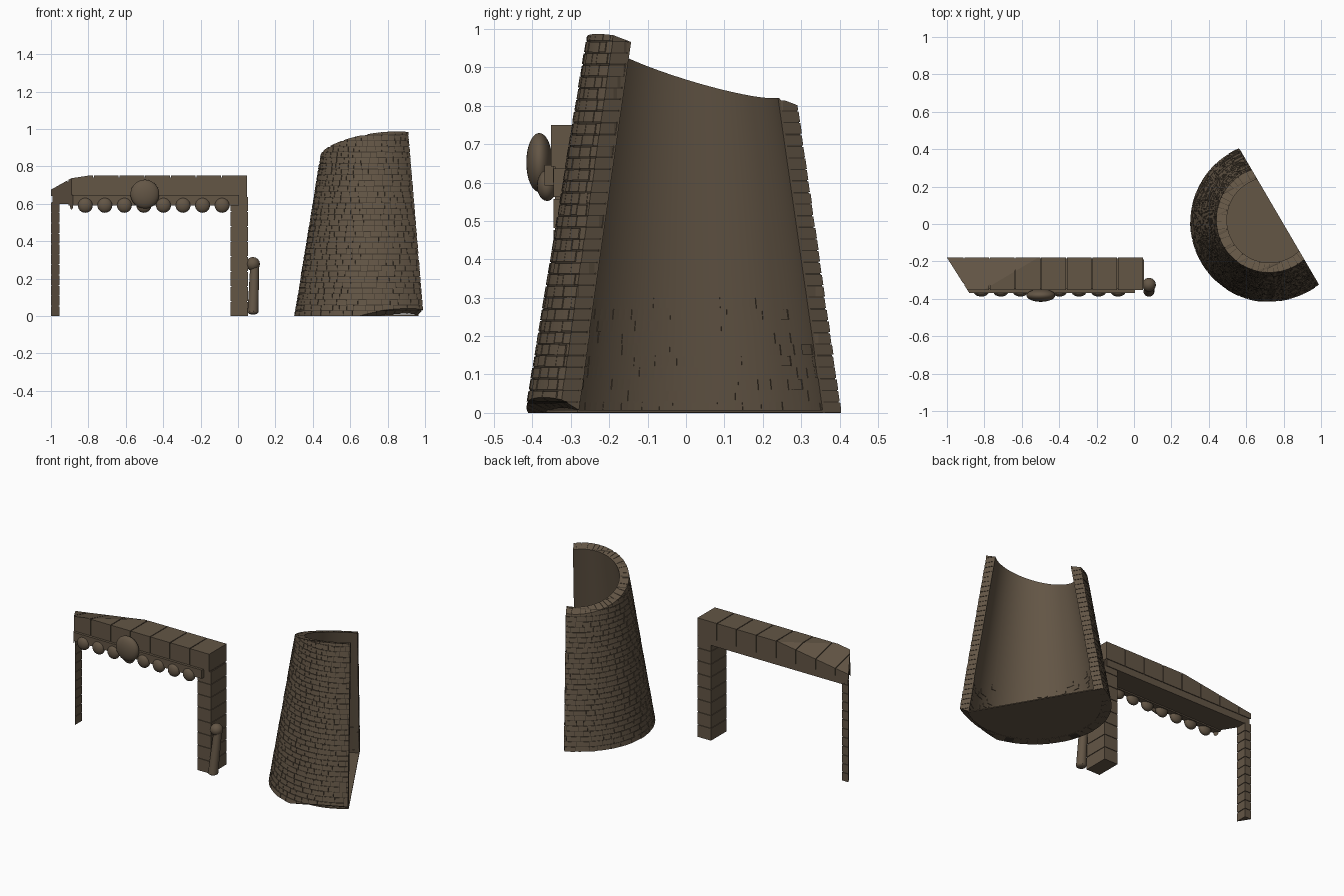
import bpy, bmesh, random
from math import cos, sin, radians
from mathutils import Vector, Matrix

if "Cube" in bpy.data.objects:
    bpy.data.objects.remove(bpy.data.objects["Cube"])

random.seed(4)


def material(name, col):
    m = bpy.data.materials.new(name)
    m.diffuse_color = (*col, 1)
    m.use_nodes = True
    m.node_tree.nodes["Principled BSDF"].inputs["Base Color"].default_value = m.diffuse_color
    return m


STONE = material("stone", (0.125, 0.092, 0.06))
MORTAR = material("mortar", (0.045, 0.034, 0.023))


def finish(bm, name, mat=STONE, smooth=False):
    bmesh.ops.recalc_face_normals(bm, faces=bm.faces)
    me = bpy.data.meshes.new(name)
    bm.to_mesh(me)
    bm.free()
    me.materials.append(mat)
    ob = bpy.data.objects.new(name, me)
    bpy.context.collection.objects.link(ob)
    if smooth:
        bpy.ops.object.select_all(action='DESELECT')
        bpy.context.view_layer.objects.active = ob
        ob.select_set(True)
        bpy.ops.object.shade_smooth_by_angle(angle=radians(35))
    return ob


def cut(bm, co, no):
    """Remove everything on the normal side of a plane and cap the cut."""
    r = bmesh.ops.bisect_plane(bm, geom=bm.verts[:] + bm.edges[:] + bm.faces[:], dist=1e-5,
                               plane_co=co, plane_no=no, clear_outer=True)
    edges = [e for e in r["geom_cut"] if isinstance(e, bmesh.types.BMEdge) and e.is_boundary]
    if edges:
        bmesh.ops.holes_fill(bm, edges=edges, sides=0)


def box(bm, x0, x1, y0, y1, z0, z1):
    m = Matrix.Translation(((x0 + x1) / 2, (y0 + y1) / 2, (z0 + z1) / 2))
    bmesh.ops.create_cube(bm, size=1, matrix=m @ Matrix.Diagonal((x1 - x0, y1 - y0, z1 - z0, 1)))


def ellipsoid(bm, c, s, u=24, v=14):
    bmesh.ops.create_uvsphere(bm, u_segments=u, v_segments=v, radius=1,
                              matrix=Matrix.Translation(c) @ Matrix.Diagonal((*s, 1)))


# ---- Tower: half of a tapering round wall with a slanted top ----
CX, CY = 0.73, 0.01
CHORD_N = Vector((0.863, 0.505, 0)).normalized()
CHORD_P = Vector((CX, CY, 0)) + CHORD_N * 0.055
A0, A1 = radians(98), radians(324)


def outer(z):
    return 0.43 - 0.163 * z


def wall_block(bm, a0, a1, z0, z1, d_out, d_in, n):
    """Curved block; depths are measured inward from the outer slope."""
    rings = []
    for i in range(n + 1):
        a = a0 + (a1 - a0) * i / n
        rings.append([bm.verts.new((CX + (outer(z) - d) * cos(a), CY + (outer(z) - d) * sin(a), z))
                      for z, d in ((z0, d_out), (z0, d_in), (z1, d_in), (z1, d_out))])
    for p, q in zip(rings, rings[1:]):
        for k in range(4):
            bm.faces.new((p[k], p[(k + 1) % 4], q[(k + 1) % 4], q[k]))
    bm.faces.new(rings[0])
    bm.faces.new(rings[-1][::-1])


def trim_tower(bm, drop=0.0):
    cut(bm, CHORD_P - CHORD_N * drop, CHORD_N)
    cut(bm, Vector((0.44, 0, 0.86 - drop)), Vector((-0.144, 0.296, 1)))
    cut(bm, Vector((0.65, -0.41, drop)), Vector((0.224, -0.48, -1)))


bm = bmesh.new()
wall_block(bm, A0, A1, 0.0, 1.06, 0.05, 0.056, 72)
trim_tower(bm)
finish(bm, "tower_inner_lining", STONE, True)

bm = bmesh.new()
wall_block(bm, A0, A1, 0.001, 1.06, 0.004, 0.0505, 72)
trim_tower(bm, 0.003)
finish(bm, "tower_mortar_core", MORTAR, True)

bm = bmesh.new()
ROW = 0.0303
for row in range(34):
    a = A0 - random.uniform(0, 0.1)
    while a < A1:
        w = random.uniform(0.09, 0.2)
        j = random.uniform(-0.0012, 0.0012)
        z0 = max(0, row * ROW + j)
        inner = 0.053
        if random.random() < 0.6 - 1.7 * row * ROW:
            inner = random.uniform(0.0575, 0.059)
        wall_block(bm, a, a + w - 0.008, z0, (row + 1) * ROW - 0.0035 + j,
                   random.uniform(0, 0.002), inner, 3)
        a += w
trim_tower(bm)
finish(bm, "tower_bricks")

bm = bmesh.new()
bmesh.ops.create_cone(bm, cap_ends=True, segments=72, radius1=0.376, radius2=0.375, depth=0.006,
                      matrix=Matrix.Translation((CX, CY, 0.004)))
cut(bm, CHORD_P, CHORD_N)
finish(bm, "tower_floor")

# ---- Gateway: everything on the left is sliced by one diagonal plane ----
END_P, END_N = Vector((-1.0, -0.18, 0)), Vector((-0.19, -0.12, 0))
GAP = 0.005

bm = bmesh.new()
for i in range(8):
    x1 = 0.047 - i * 0.137
    box(bm, x1 - 0.137 + GAP, x1, -0.352, -0.18, 0.642, 0.75)
cut(bm, END_P, END_N)
cut(bm, Vector((-0.80, -0.35, 0.75)), Vector((-0.153, 0.258, 1)))
finish(bm, "lintel_blocks")

bm = bmesh.new()
box(bm, -1.05, 0.042, -0.347, -0.185, 0.60, 0.74)
cut(bm, END_P + Vector((0.004, 0, 0)), END_N)
cut(bm, Vector((-0.80, -0.35, 0.743)), Vector((-0.153, 0.258, 1)))
finish(bm, "lintel_core")

bm = bmesh.new()
box(bm, -1.05, 0.006, -0.368, -0.33, 0.592, 0.646)
cut(bm, END_P, END_N)
finish(bm, "lintel_moulding")

# Hanging row of flattened balls under the moulding
bm = bmesh.new()
for i in range(9):
    ellipsoid(bm, (-0.085 - i * 0.1045, -0.362, 0.592), (0.04, 0.026, 0.04))
cut(bm, END_P, END_N)
finish(bm, "hanging_balls", STONE, True)

bm = bmesh.new()
ellipsoid(bm, (-0.498, -0.382, 0.652), (0.077, 0.034, 0.077), 40, 20)
finish(bm, "round_medallion", STONE, True)


# Posts of stacked blocks
def post(name, x0, x1, y0, y1, top, rows):
    bm = bmesh.new()
    h = top / rows
    for i in range(rows):
        box(bm, x0, x1, y0, y1, i * h, (i + 1) * h - GAP)
    box(bm, x0 + 0.004, x1 - 0.004, y0 + 0.004, y1 - 0.004, 0.002, top)
    cut(bm, END_P, END_N)
    finish(bm, name)


post("right_post", -0.04, 0.053, -0.345, -0.19, 0.642, 8)
post("left_post", -1.02, -0.955, -0.30, -0.18, 0.61, 11)

# ---- Leaning bollard with a ball top beside the right post ----
bm = bmesh.new()
p, q = Vector((0.08, -0.36, 0.022)), Vector((0.089, -0.328, 0.265))
rot = (q - p).to_track_quat('Z', 'Y').to_matrix().to_4x4()
bmesh.ops.create_cone(bm, cap_ends=True, segments=24, radius1=0.029, radius2=0.024,
                      depth=(q - p).length, matrix=Matrix.Translation((p + q) / 2) @ rot)
ellipsoid(bm, p, (0.029, 0.029, 0.014))
ellipsoid(bm, (0.08, -0.325, 0.278), (0.037, 0.037, 0.037))
finish(bm, "leaning_bollard", STONE, True)
